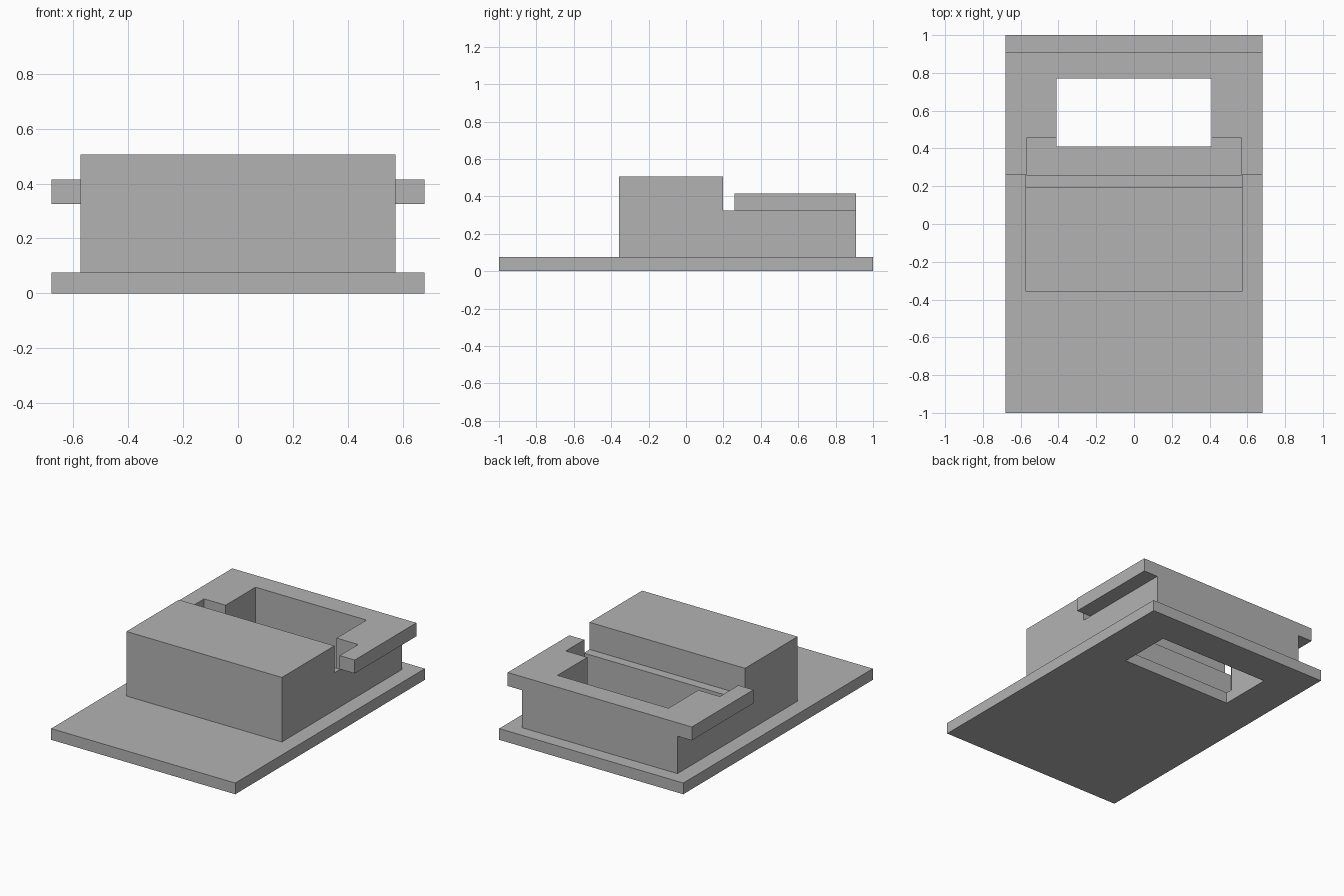
import bpy
import bmesh
from mathutils import Vector

cube = bpy.data.objects.get("Cube")
if cube:
    bpy.data.objects.remove(cube, do_unlink=True)

grey = bpy.data.materials.new("plain_grey")
grey.use_nodes = True
colour = (0.45, 0.45, 0.45, 1)
grey.diffuse_color = colour
grey.node_tree.nodes["Principled BSDF"].inputs["Base Color"].default_value = colour


def prism(name, outline, start, sweep):
    """Extrude a flat outline, lifted to 3D by start, along the sweep vector."""
    bm = bmesh.new()
    face = bm.faces.new([bm.verts.new(start(a, b)) for a, b in outline])
    moved = bmesh.ops.extrude_face_region(bm, geom=[face])["geom"]
    verts = [v for v in moved if isinstance(v, bmesh.types.BMVert)]
    bmesh.ops.translate(bm, verts=verts, vec=Vector(sweep))
    bmesh.ops.recalc_face_normals(bm, faces=bm.faces)
    mesh = bpy.data.meshes.new(name)
    bm.to_mesh(mesh)
    bm.free()
    mesh.materials.append(grey)
    obj = bpy.data.objects.new(name, mesh)
    bpy.context.collection.objects.link(obj)
    return obj


def slab(name, outline, low, high):
    return prism(name, outline, lambda x, y: (x, y, low), (0, 0, high - low))


def mirrored(half):
    """Complete a symmetric outline from its +x half."""
    return half + [(-x, y) for x, y in reversed(half)]


def combine(target, tool, operation):
    """Apply a boolean and remove the helper."""
    mod = target.modifiers.new("cut", "BOOLEAN")
    mod.operation = operation
    mod.solver = "EXACT"
    mod.object = tool
    bpy.context.view_layer.objects.active = target
    bpy.ops.object.modifier_apply(modifier=mod.name)
    bpy.data.objects.remove(tool, do_unlink=True)


base_top, rim_low, rim_top, block_top = 0.075, 0.325, 0.415, 0.506
body_x, full_x, hole_x, notch_x = 0.574, 0.68, 0.41, 0.569
step_y, rim_y, hole_front, notch_back, hole_back, body_back = 0.197, 0.26, 0.41, 0.455, 0.77, 0.91

# Base plate with a rectangular opening
base = slab("base_plate", mirrored([(full_x, -1), (full_x, 1)]), 0, base_top)
hole = slab("opening_cutter", mirrored([(hole_x, hole_front), (hole_x, hole_back)]), -0.1, 0.2)
combine(base, hole, "DIFFERENCE")

# Stepped housing: tall front block and lower rear section
profile = [(-0.357, base_top), (-0.357, block_top), (step_y, block_top), (step_y, rim_low),
           (rim_y, rim_low), (rim_y, rim_top), (body_back, rim_top), (body_back, base_top)]
body = prism("housing", profile, lambda y, z: (-body_x, y, z), (2 * body_x, 0, 0))

# Overhanging rim
rim = slab("rim", mirrored([(full_x, rim_y), (full_x, body_back)]), rim_low, rim_top)
combine(body, rim, "UNION")

# T-shaped cavity through the rear section
cavity = slab("cavity_cutter", mirrored([(notch_x, rim_y), (notch_x, notch_back),
                                         (hole_x, notch_back), (hole_x, hole_back)]), -0.1, 0.6)
combine(body, cavity, "DIFFERENCE")
